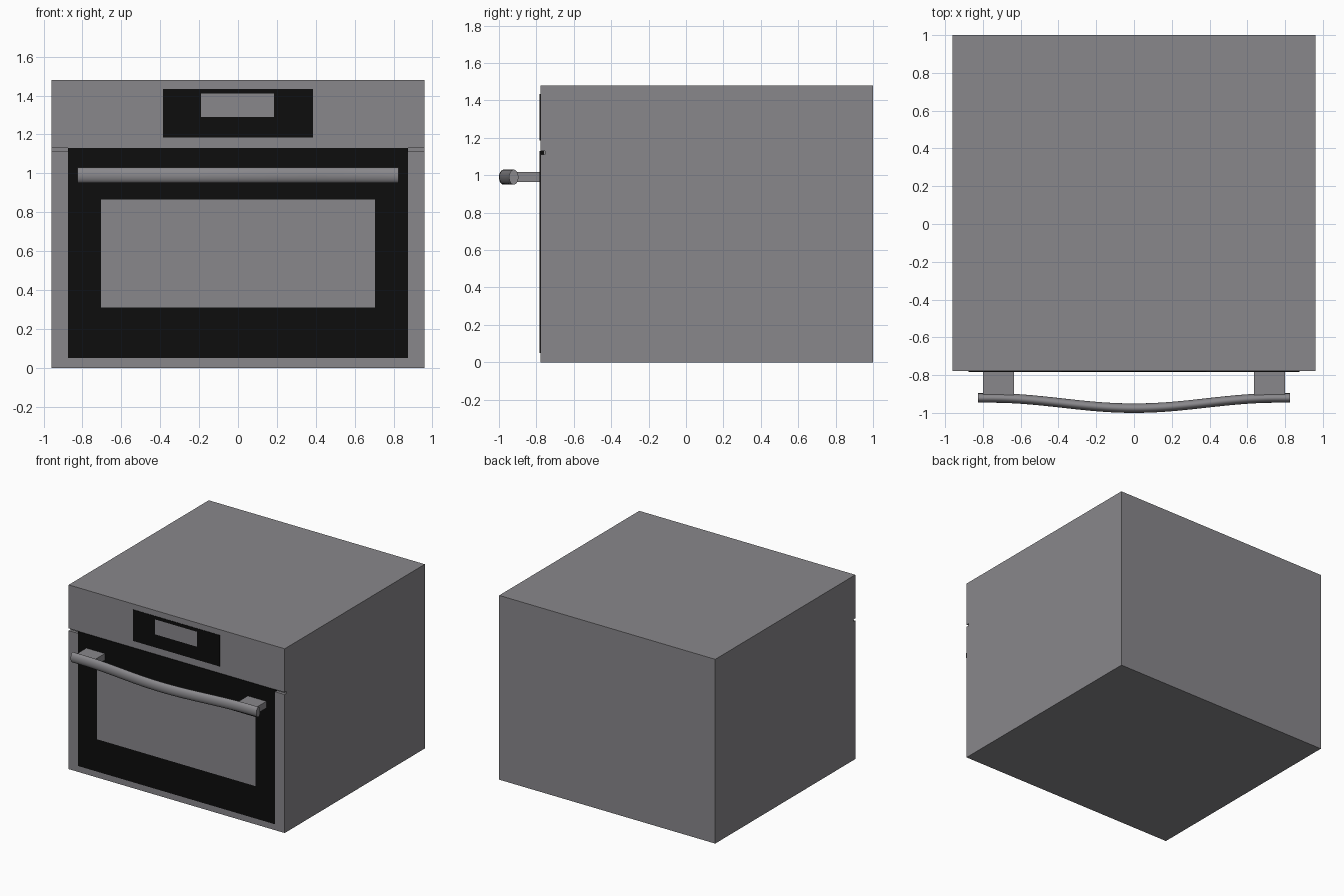
import bpy, bmesh, math

if "Cube" in bpy.data.objects:
    bpy.data.objects.remove(bpy.data.objects["Cube"])


def material(name, rgb):
    m = bpy.data.materials.new(name)
    m.diffuse_color = (*rgb, 1)
    m.use_nodes = True
    m.node_tree.nodes["Principled BSDF"].inputs["Base Color"].default_value = m.diffuse_color
    return m


STEEL = material("steel grey", (0.25, 0.245, 0.26))
BLACK = material("black glass", (0.004, 0.004, 0.004))
FRONT = -0.778


def make_object(name, bm, *mats):
    bmesh.ops.recalc_face_normals(bm, faces=bm.faces)
    mesh = bpy.data.meshes.new(name)
    bm.to_mesh(mesh)
    bm.free()
    for m in mats:
        mesh.materials.append(m)
    ob = bpy.data.objects.new(name, mesh)
    bpy.context.collection.objects.link(ob)
    return ob


def box(name, x, y, z, mat):
    bm = bmesh.new()
    bmesh.ops.create_cube(bm, size=1)
    for v in bm.verts:
        v.co = [r[0] if c < 0 else r[1] for c, r in zip(v.co, (x, y, z))]
    return make_object(name, bm, mat)


def framed_plate(name, outer, inner, thickness):
    """Thin black plate with a grey rectangle cut into its front face."""
    xs = [outer[0], inner[0], inner[1], outer[1]]
    zs = [outer[2], inner[2], inner[3], outer[3]]
    bm = bmesh.new()
    grid = [[bm.verts.new((x, FRONT - thickness, z)) for x in xs] for z in zs]
    for r in range(3):
        for c in range(3):
            f = bm.faces.new((grid[r][c], grid[r][c + 1],
                              grid[r + 1][c + 1], grid[r + 1][c]))
            f.material_index = 1 if r == c == 1 else 0
    # short black sides back to the casing
    rim = [e for e in bm.edges if e.is_boundary]
    ext = bmesh.ops.extrude_edge_only(bm, edges=rim)["geom"]
    for g in ext:
        if isinstance(g, bmesh.types.BMVert):
            g.co.y = FRONT
        elif isinstance(g, bmesh.types.BMFace):
            g.material_index = 0
    return make_object(name, bm, BLACK, STEEL)


# Casing: side profile with the gap between door and control panel
profile = [(FRONT, 0), (1, 0), (1, 1.48), (FRONT, 1.48), (FRONT, 1.13),
           (-0.755, 1.13), (-0.755, 1.112), (FRONT, 1.112)]
bm = bmesh.new()
side = bm.faces.new([bm.verts.new((-0.96, y, z)) for y, z in profile])
ext = bmesh.ops.extrude_face_region(bm, geom=[side])["geom"]
for g in ext:
    if isinstance(g, bmesh.types.BMVert):
        g.co.x = 0.96
make_object("casing", bm, STEEL)

# Door glass with window, its top edge in the gap, and control display
framed_plate("door_glass", (-0.875, 0.875, 0.05, 1.112),
             (-0.705, 0.705, 0.31, 0.865), 0.005)
box("door_glass_top_edge", (-0.875, 0.875), (-0.783, -0.756), (1.112, 1.13), BLACK)
framed_plate("control_display", (-0.385, 0.385, 1.185, 1.435),
             (-0.19, 0.185, 1.29, 1.41), 0.004)

# Handle brackets
for s, label in ((-1, "left"), (1, "right")):
    box(label + "_handle_bracket", sorted((s * 0.635, s * 0.80)),
        (-0.915, FRONT), (0.963, 1.017), STEEL)

# Bowed handle bar with an oval section
bm = bmesh.new()
SIDES, STEPS = 32, 40
rings = []
for i in range(STEPS + 1):
    x = -0.825 + 1.65 * i / STEPS
    bow = 0.5 + 0.5 * math.cos(math.pi * min(abs(x) / 0.76, 1))
    cy = -0.921 - 0.054 * bow
    rings.append([bm.verts.new((x, cy + 0.025 * math.cos(a), 0.99 + 0.04 * math.sin(a)))
                  for a in (2 * math.pi * k / SIDES for k in range(SIDES))])
for a, b in zip(rings, rings[1:]):
    for k in range(SIDES):
        n = (k + 1) % SIDES
        bm.faces.new((a[k], a[n], b[n], b[k]))
bm.faces.new(rings[0])
bm.faces.new(rings[-1])
bar = make_object("handle_bar", bm, STEEL)
bpy.context.view_layer.objects.active = bar
bar.select_set(True)
bpy.ops.object.shade_smooth_by_angle(angle=math.radians(40))
